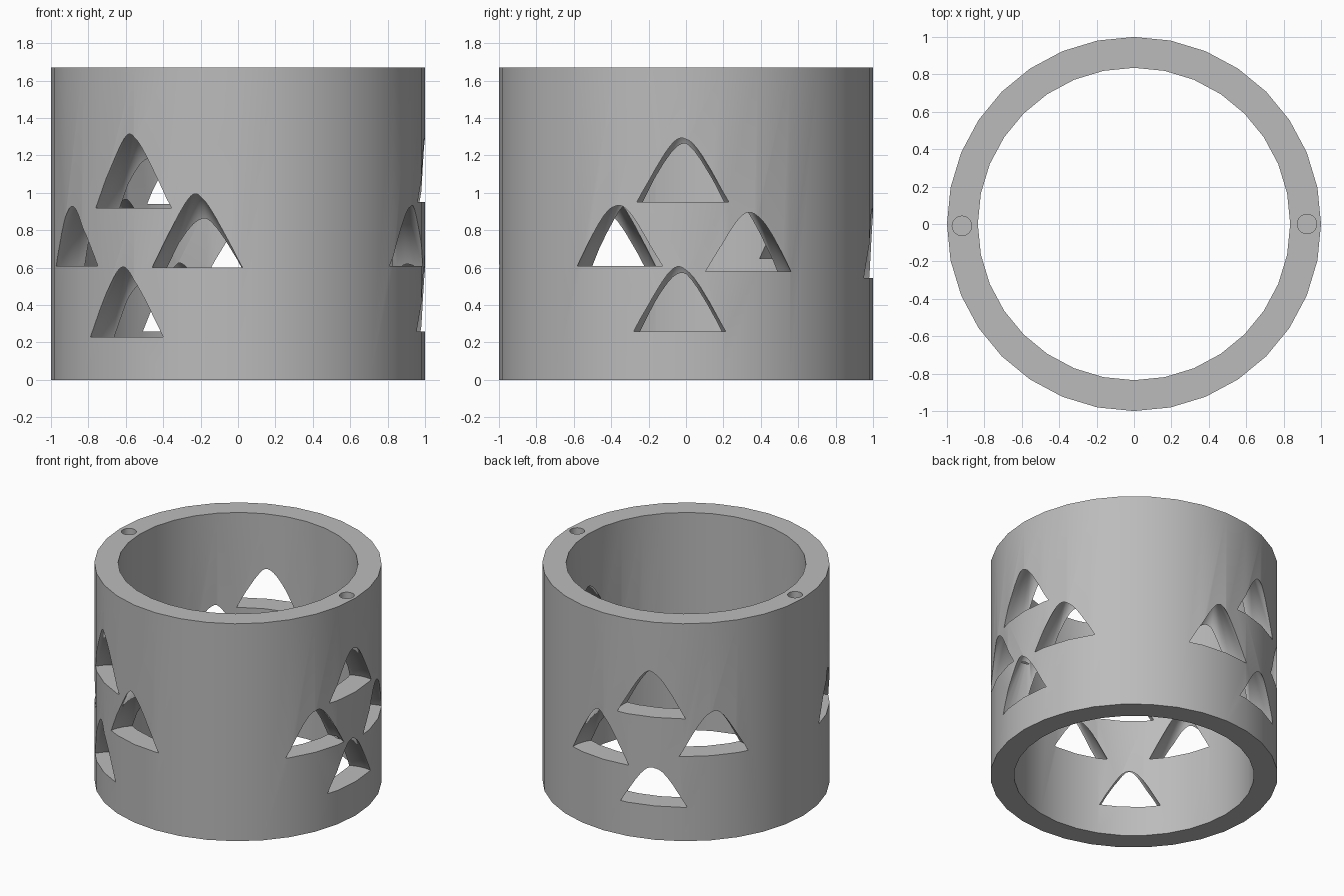
import bpy
from math import radians, cos, sin

if "Cube" in bpy.data.objects:
    bpy.data.objects.remove(bpy.data.objects["Cube"], do_unlink=True)

HEIGHT, OUTER, INNER = 1.67, 1.0, 0.835
CONE_R, CONE_H = 0.25, 0.49

grey = bpy.data.materials.new("plain grey")
grey.use_nodes = True
color = (0.5, 0.5, 0.5, 1)
grey.diffuse_color = color
grey.node_tree.nodes["Principled BSDF"].inputs["Base Color"].default_value = color


def cylinder(name, radius, z0, z1, x=0, y=0, top=None):
    """Upright cylinder, or a cone when a top radius is given."""
    bpy.ops.mesh.primitive_cone_add(
        vertices=32, radius1=radius, radius2=radius if top is None else top,
        depth=z1 - z0, location=(x, y, (z0 + z1) / 2))
    ob = bpy.context.object
    ob.name = name
    ob.data.materials.append(grey)
    return ob


def cut(body, cutter):
    cutter.hide_render = True
    mod = body.modifiers.new("cut", 'BOOLEAN')
    mod.operation = 'DIFFERENCE'
    mod.solver = 'EXACT'
    mod.object = cutter
    bpy.context.view_layer.objects.active = body
    bpy.ops.object.modifier_apply(modifier=mod.name)
    bpy.data.objects.remove(cutter, do_unlink=True)


# Ring wall
ring = cylinder("ring_wall", OUTER, 0, HEIGHT)
cut(ring, cylinder("bore_cutter", INNER, -0.1, HEIGHT + 0.1))

# Arched windows: upright cones sunk in the wall (azimuth, sill height, arch height)
windows = [
    (-1, 0.95, 0.34), (-2, 0.26, 0.34), (-21.5, 0.61, 0.32), (20.2, 0.58, 0.31),
    (234.7, 0.92, 0.39), (232, 0.23, 0.365), (257, 0.6, 0.39), (207, 0.61, 0.31),
    (110.6, 0.94, 0.345), (111.7, 0.26, 0.29), (87.2, 0.545, 0.365), (136.5, 0.65, 0.337),
]
for azimuth, sill, arch in windows:
    # A lower arch means the cone axis lies deeper inside the wall
    r = OUTER - CONE_R * (1 - arch / CONE_H)
    a = radians(azimuth)
    cut(ring, cylinder("window_cutter", CONE_R, sill, sill + CONE_H,
                       r * cos(a), r * sin(a), top=0))

# Blind pin holes in the top rim
for x, y in ((0.925, 0), (-0.92, -0.01)):
    cut(ring, cylinder("pin_hole_cutter", 0.052, HEIGHT - 0.2, HEIGHT + 0.1, x, y))

# Smooth walls with crisp edges
bpy.ops.object.select_all(action='DESELECT')
ring.select_set(True)
bpy.context.view_layer.objects.active = ring
bpy.ops.object.shade_smooth_by_angle(angle=radians(30))
